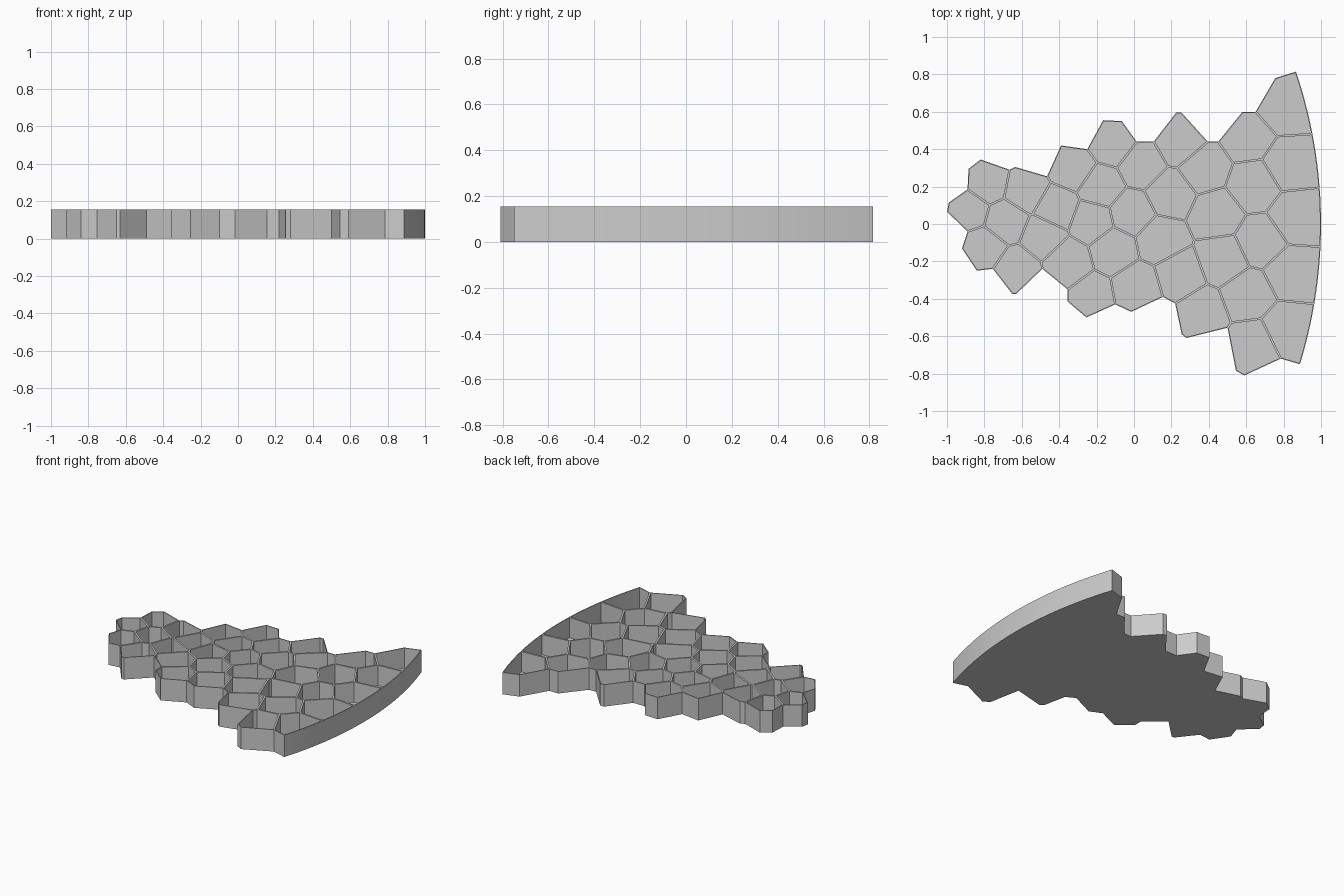
import bpy
import bmesh
import math
from mathutils import Vector

HEIGHT = 0.155
FLOOR = 0.012
HALF_WALL = 0.006
SNAP = 0.03
MERGE = 0.012

# Centre of every compartment
CENTRES = [
    (.81, .625), (.83, .32), (.86, .038), (.84, -.262), (.81, -.565),
    (.605, .47), (.64, .205), (.675, -.09), (.61, -.38), (.645, -.645),
    (.37, .3), (.442, .05), (.475, -.185), (.355, -.475), (.235, .44),
    (.19, .165), (.14, -.085), (.24, -.27), (.04, .315), (-.015, .06),
    (-.11, -.135), (.02, -.335), (-.115, .43), (-.178, .2), (-.225, .015),
    (-.355, -.2), (-.24, -.39), (-.325, .3), (-.415, .085), (-.485, -.065),
    (-.58, .18), (-.685, .015), (-.63, -.24), (-.78, .225), (-.89, .07),
    (-.8, -.13),
]

# Jagged rim, counter-clockwise from the back end of the curved side
RIM = [
    (.755, .78), (.65, .6), (.58, .6), (.45, .44), (.395, .44),
    (.255, .595), (.225, .595), (.105, .44), (.015, .44), (-.065, .55),
    (-.165, .555), (-.25, .4), (-.39, .42), (-.465, .255), (-.635, .305),
    (-.665, .29), (-.82, .345), (-.885, .295), (-.89, .185), (-.99, .115),
    (-1, .065), (-.89, -.04), (-.92, -.13), (-.84, -.25), (-.755, -.24),
    (-.65, -.375), (-.63, -.375), (-.49, -.24), (-.355, -.35), (-.355, -.415),
    (-.255, -.5), (-.1, -.43), (-.015, -.47), (.155, -.39), (.22, -.425),
    (.255, -.59), (.28, -.61), (.5, -.555), (.545, -.785), (.59, -.81),
    (.785, -.72),
]


def curved_side(radius=2.55, front=-.75, back=.815, steps=28):
    """Shallow arc that closes the rim on the +x side."""
    start, end = math.asin(front / radius), math.asin(back / radius)
    angles = [start + (end - start) * i / steps for i in range(steps + 1)]
    return [Vector((1 - radius + radius * math.cos(a), radius * math.sin(a)))
            for a in angles]


def clip(polygon, middle, direction):
    """Keep the part of the polygon behind the line through middle."""
    kept = []
    for i, current in enumerate(polygon):
        previous = polygon[i - 1]
        d_prev = (previous - middle).dot(direction)
        d_curr = (current - middle).dot(direction)
        if (d_prev <= 0) != (d_curr <= 0):
            kept.append(previous.lerp(current, d_prev / (d_prev - d_curr)))
        if d_curr <= 0:
            kept.append(current)
    return kept


def snap_to_rim(point, rim):
    nearest = min(rim, key=lambda r: (r - point).length)
    return nearest if (nearest - point).length < SNAP else point


def tidy(polygon):
    """Drop repeated points and zero-width spikes."""
    changed = True
    while changed and len(polygon) > 3:
        changed = False
        for i, point in enumerate(polygon):
            previous = polygon[i - 1]
            following = polygon[(i + 1) % len(polygon)]
            if ((point - previous).length < 1e-4
                    or (following - previous).length < 1e-4):
                del polygon[i]
                changed = True
                break
    return polygon


def compartments():
    """Outline of each compartment: the area nearest to its centre."""
    rim = [Vector(p) for p in RIM]
    centres = [Vector(c) for c in CENTRES]
    for centre in centres:
        cell = rim + curved_side()
        for other in centres:
            if other is not centre:
                cell = clip(cell, (centre + other) / 2, other - centre)
        yield tidy([snap_to_rim(p, rim) for p in cell])


def build_tray():
    bm = bmesh.new()

    # Flat honeycomb at the top of the walls
    for cell in compartments():
        if len(cell) > 2:
            bm.faces.new([bm.verts.new((p.x, p.y, HEIGHT)) for p in cell])
    bmesh.ops.remove_doubles(bm, verts=bm.verts[:], dist=MERGE)
    bm.normal_update()

    # Wall tops, then pockets sunk down to the floor
    pockets = bm.faces[:]
    bmesh.ops.inset_individual(bm, faces=pockets, thickness=HALF_WALL,
                               use_even_offset=True)
    sunk = bmesh.ops.extrude_discrete_faces(bm, faces=pockets)["faces"]
    floor_verts = list({v for f in sunk for v in f.verts})
    bmesh.ops.translate(bm, verts=floor_verts, vec=(0, 0, FLOOR - HEIGHT))

    # Outer wall and flat underside
    edge = [e for e in bm.edges if e.is_boundary]
    skirt = bmesh.ops.extrude_edge_only(bm, edges=edge)["geom"]
    base_verts = [g for g in skirt if isinstance(g, bmesh.types.BMVert)]
    bmesh.ops.translate(bm, verts=base_verts, vec=(0, 0, -HEIGHT))
    base_edges = [e for e in bm.edges if e.is_boundary]
    bmesh.ops.edgeloop_fill(bm, edges=base_edges)
    bmesh.ops.recalc_face_normals(bm, faces=bm.faces[:])

    mesh = bpy.data.meshes.new("cell_tray")
    bm.to_mesh(mesh)
    bm.free()
    tray = bpy.data.objects.new("cell_tray", mesh)
    bpy.context.collection.objects.link(tray)
    return tray


def make_material(name, colour):
    material = bpy.data.materials.new(name)
    material.use_nodes = True
    material.diffuse_color = colour
    shader = material.node_tree.nodes["Principled BSDF"]
    shader.inputs["Base Color"].default_value = colour
    return material


default_cube = bpy.data.objects.get("Cube")
if default_cube:
    bpy.data.objects.remove(default_cube)

tray = build_tray()
tray.data.materials.append(make_material("light_grey", (.6, .6, .6, 1)))
